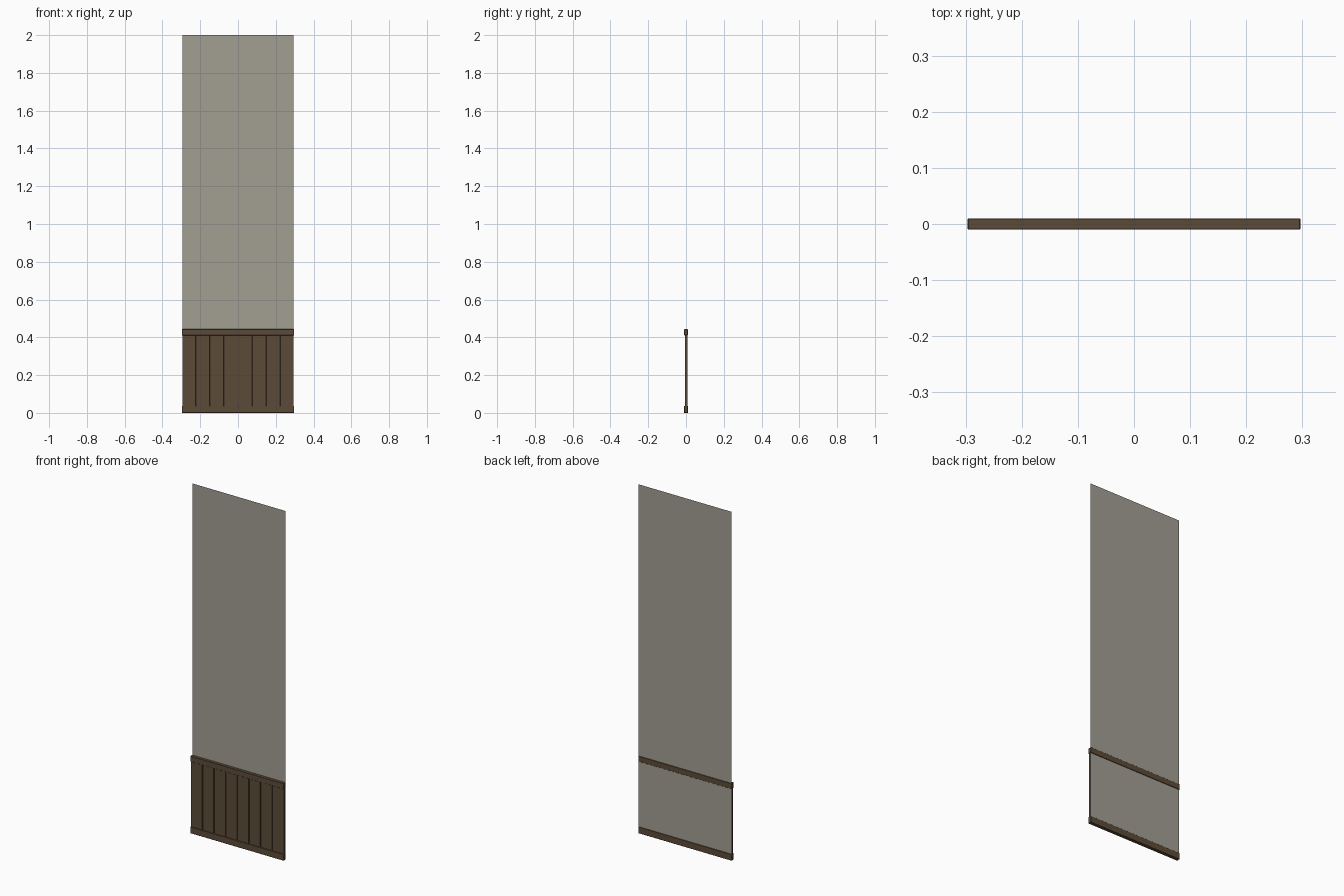
import bpy, bmesh

if "Cube" in bpy.data.objects:
    bpy.data.objects.remove(bpy.data.objects["Cube"])

W = 0.295          # half width of the wall
BACK = 0.007       # plane of the wall sheet
FRONT = -0.0065    # face of the boards


def material(name, color):
    m = bpy.data.materials.new(name)
    m.diffuse_color = (*color, 1)
    m.use_nodes = True
    m.node_tree.nodes["Principled BSDF"].inputs["Base Color"].default_value = m.diffuse_color
    return m


wood = material("dark_wood", (0.108, 0.070, 0.040))
plaster = material("plaster", (0.36, 0.345, 0.29))


def finish(name, bm, mat):
    bmesh.ops.recalc_face_normals(bm, faces=bm.faces)
    me = bpy.data.meshes.new(name)
    bm.to_mesh(me)
    bm.free()
    ob = bpy.data.objects.new(name, me)
    me.materials.append(mat)
    bpy.context.collection.objects.link(ob)
    return ob


def box(name, x, y0, y1, z0, z1, mat, bevel=0.0):
    bm = bmesh.new()
    bmesh.ops.create_cube(bm, size=1)
    for v in bm.verts:
        v.co = (v.co.x * 2 * x, y0 if v.co.y < 0 else y1, z0 if v.co.z < 0 else z1)
    if bevel:
        bmesh.ops.bevel(bm, geom=bm.edges[:], offset=bevel, segments=1, affect='EDGES')
    return finish(name, bm, mat)


# Single-sided wall sheet, full height
bm = bmesh.new()
bm.faces.new([bm.verts.new(p) for p in
              ((-W, BACK, 0), (W, BACK, 0), (W, BACK, 2), (-W, BACK, 2))])
wall = finish("wall_sheet", bm, plaster)
# face the room
if wall.data.polygons[0].normal.y > 0:
    wall.data.flip_normals()

# Wainscot boards: grooved plan profile extruded upward
boards, groove, depth = 8, 0.0025, 0.006
step = 2 * W / boards
profile = [(-W, BACK - 0.0003), (-W, FRONT)]
for i in range(1, boards):
    x = -W + i * step
    profile += [(x - groove, FRONT), (x - groove * 0.6, FRONT + depth),
                (x + groove * 0.6, FRONT + depth), (x + groove, FRONT)]
profile += [(W, FRONT), (W, BACK - 0.0003)]
bm = bmesh.new()
face = bm.faces.new([bm.verts.new((x, y, 0.03)) for x, y in profile])
ext = bmesh.ops.extrude_face_region(bm, geom=[face])
for v in ext["geom"]:
    if isinstance(v, bmesh.types.BMVert):
        v.co.z = 0.42
finish("wainscot_boards", bm, wood)

# Skirting and cap rails
for name, z0, z1 in (("skirting_rail", 0.0, 0.037), ("cap_rail", 0.411, 0.443)):
    box(name, W + 0.0015, -0.01, 0.01, z0, z1, wood, bevel=0.0012)
